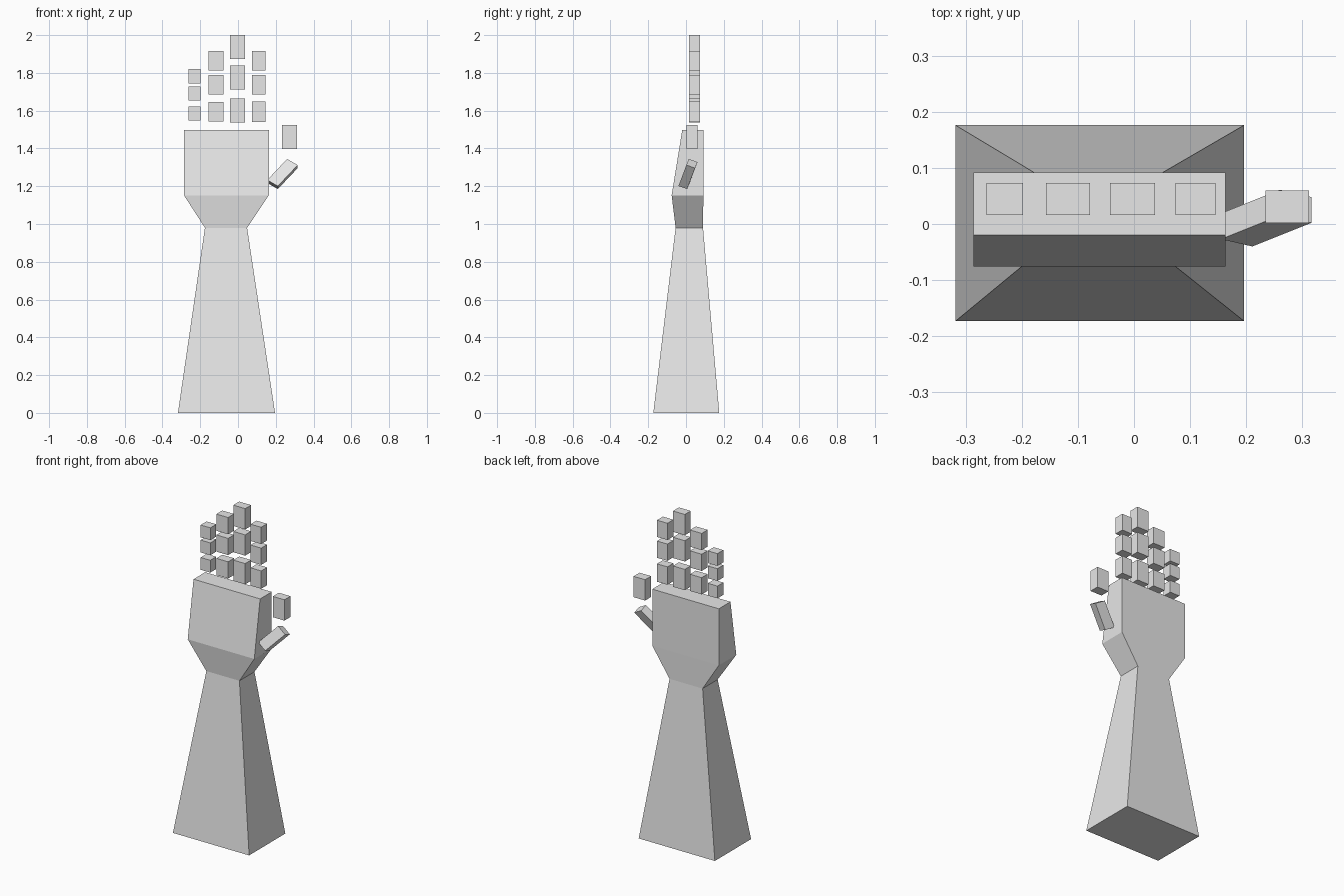
import bpy
from mathutils import Vector

if "Cube" in bpy.data.objects:
    bpy.data.objects.remove(bpy.data.objects["Cube"])

grey = bpy.data.materials.new("plain_grey")
grey.diffuse_color = (0.8, 0.8, 0.8, 1)
grey.use_nodes = True
grey.node_tree.nodes["Principled BSDF"].inputs["Base Color"].default_value = grey.diffuse_color


def loft(name, rings):
    """Closed solid through a stack of four-cornered rings, bottom to top."""
    verts = [v for ring in rings for v in ring]
    faces = [(3, 2, 1, 0)]
    for r in range(len(rings) - 1):
        for i in range(4):
            a, b = r * 4 + i, r * 4 + (i + 1) % 4
            faces.append((a, b, b + 4, a + 4))
    n = len(verts)
    faces.append((n - 4, n - 3, n - 2, n - 1))
    mesh = bpy.data.meshes.new(name)
    mesh.from_pydata(verts, [], faces)
    mesh.materials.append(grey)
    obj = bpy.data.objects.new(name, mesh)
    bpy.context.collection.objects.link(obj)
    return obj


def rect(x0, x1, y0, y1, z):
    return [(x0, y0, z), (x1, y0, z), (x1, y1, z), (x0, y1, z)]


def block(name, x0, x1, y0, y1, z0, z1):
    return loft(name, [rect(x0, x1, y0, y1, z0), rect(x0, x1, y0, y1, z1)])


# Forearm, wrist and palm in one solid
loft("forearm_and_palm", [
    rect(-0.318, 0.196, -0.173, 0.176, 0.0),
    rect(-0.175, 0.048, -0.055, 0.09, 0.98),
    rect(-0.286, 0.163, -0.076, 0.092, 1.152),
    rect(-0.286, 0.163, -0.02, 0.092, 1.497),
])

# Fingers: x range, segment height, base of each segment
fingers = {
    "little_finger": (-0.263, -0.198, 0.075, (1.547, 1.653, 1.745)),
    "ring_finger": (-0.157, -0.078, 0.102, (1.543, 1.686, 1.813)),
    "middle_finger": (-0.043, 0.037, 0.127, (1.538, 1.713, 1.873)),
    "index_finger": (0.074, 0.145, 0.102, (1.54, 1.686, 1.813)),
}
for name, (x0, x1, h, bases) in fingers.items():
    for i, z in enumerate(bases):
        # the lowest index segment is slightly taller
        top = z + (0.109 if name == "index_finger" and i == 0 else h)
        block(f"{name}_segment_{i + 1}", x0, x1, 0.016, 0.073, z, top)

# Thumb tip, upright
block("thumb_tip", 0.234, 0.312, 0.002, 0.06, 1.396, 1.523)

# Thumb base, leaning outwards from the palm
corner = Vector((0.211, -0.04, 1.201))
length = Vector((0.105, 0.042, 0.111))
depth = Vector((0.0, 0.046, -0.016))
width = Vector((-0.056, 0.013, 0.032))
end = [corner, corner + depth, corner + depth + width, corner + width]
loft("thumb_base", [end, [p + length for p in end]])
